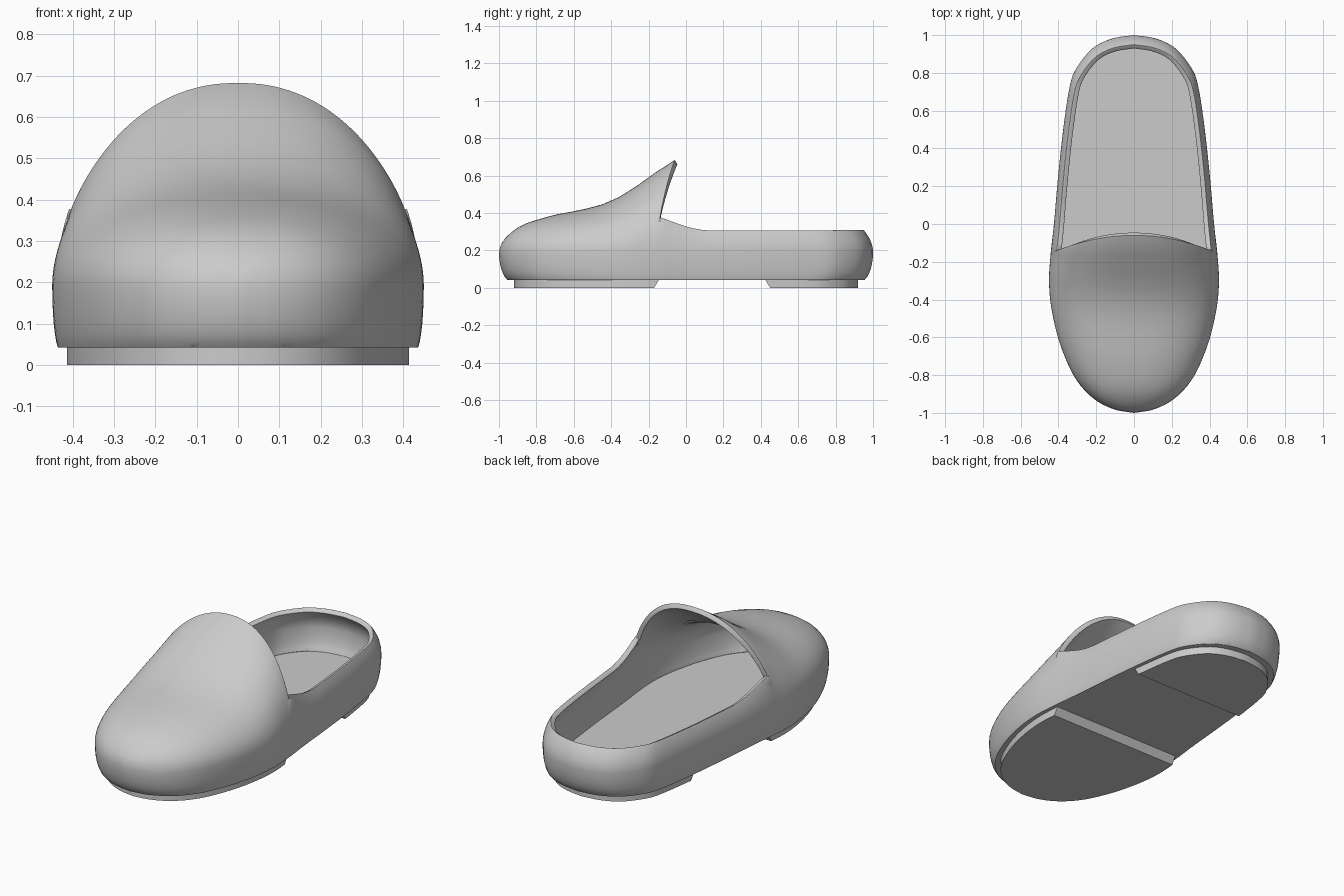
import bpy, bmesh, math
from mathutils import Vector

if "Cube" in bpy.data.objects:
    bpy.data.objects.remove(bpy.data.objects["Cube"])


def spline(pts, n):
    """Catmull-Rom through 2D points, n samples per span."""
    p = [Vector(q) for q in pts]
    p = [2 * p[0] - p[1]] + p + [2 * p[-1] - p[-2]]
    out = []
    for i in range(1, len(p) - 2):
        a, b, c, d = p[i - 1:i + 3]
        for k in range(n):
            t = k / n
            out.append(0.5 * (2 * b + (c - a) * t + (2 * a - 5 * b + 4 * c - d) * t * t
                              + (3 * b - a - 3 * c + d) * t ** 3))
    return out + [p[-2]]


def lookup(curve, y):
    """curve: (y, value) samples with rising y."""
    if y <= curve[0][0]:
        return curve[0][1]
    for a, b in zip(curve, curve[1:]):
        if y <= b[0]:
            return a[1] + (b[1] - a[1]) * (y - a[0]) / max(b[0] - a[0], 1e-9)
    return curve[-1][1]


def resample(curve, n):
    acc = [(0, 0)]
    for i in range(1, len(curve)):
        acc.append((acc[-1][0] + (curve[i] - curve[i - 1]).length, i))
    out = []
    for k in range(n + 1):
        f = lookup(acc, acc[-1][0] * k / n)
        i = min(int(f), len(curve) - 2)
        out.append(curve[i].lerp(curve[i + 1], f - i))
    return out


def finish(name, verts, faces):
    me = bpy.data.meshes.new(name)
    me.from_pydata(verts, [], faces)
    ob = bpy.data.objects.new(name, me)
    bpy.context.collection.objects.link(ob)
    bpy.context.view_layer.objects.active = ob
    for o in bpy.context.selected_objects:
        o.select_set(False)
    ob.select_set(True)
    bpy.ops.object.shade_smooth_by_angle(angle=math.radians(40))
    return ob


def prism(name, low, high):
    n = len(low)
    faces = [(i, (i + 1) % n, n + (i + 1) % n, n + i) for i in range(n)]
    faces += [tuple(reversed(range(n))), tuple(range(n, 2 * n))]
    return finish(name, low + high, faces)


# Half outline in plan, toe to heel
CUT = -0.14
front = spline([(0, -1), (.11, -.98), (.22, -.92), (.315, -.81), (.39, -.64),
                (.435, -.46), (.45, -.3), (.44, CUT)], 10)
back = spline([(.44, CUT), (.424, 0), (.402, .25), (.375, .5), (.342, .72),
               (.308, .82), (.22, .93), (.115, .982), (0, 1)], 10)
width = [(p.y, p.x) for p in front + back[1:]]

# Centre-line height of the toe cap, with the flared tongue
ZS = 0.19
top = [tuple(p) for p in spline([(-1, ZS), (-.985, .24), (-.93, .30), (-.85, .346), (-.7, .39),
                                 (-.58, .413), (-.45, .445), (-.34, .495), (-.22, .575),
                                 (-.12, .648), (-.06, .683)], 10)]
rim = [tuple(p) for p in spline([(CUT, .378), (.05, .316), (.25, .306), (.96, .309)], 8)]
XC = .44 * .93


def roof(x, y):
    r = min(1, abs(x) / max(lookup(width, y), 1e-6))
    return ZS + (lookup(top, y) - ZS) * (1 - r ** 2.3) ** .5


# Columns: outline point, opening-edge point, rim height (None = toe cap)
NF, NB = 36, 36
cols = []
for i, p in enumerate(resample(front, NF)[:-1]):
    x = XC * math.sin(i / NF * math.pi / 2)
    cols.append((p, Vector((x, CUT + .08 * (1 - (x / XC) ** 2))), None))
for p in resample(back, NB):
    e = Vector((p.x * .93, p.y - .05 * max(0, p.y)))
    cols.append((p, e, lookup(rim, e.y)))


def column(o, e, ze, low=6, up=16):
    pts = []
    b0 = math.radians(70)
    for k in range(low):
        b = b0 * (1 - k / low)
        ins = (1 - math.cos(b)) / (1 - math.cos(b0))
        pts.append((o.x * (1 - .03 * ins), o.y * (1 - .045 * ins),
                    ZS - .148 * math.sin(b) / math.sin(b0)))
    a0 = .7 * math.pi / 2
    for k in range(up + 1):
        f = (1 - math.cos(k / up * a0)) / (1 - math.cos(a0))
        q = o.lerp(e, f)
        z = roof(q.x, q.y) if ze is None else ZS + (ze - ZS) * f ** .5
        pts.append((q.x, q.y, z if k else ZS))
    return pts


half = [column(*c) for c in cols]
ring = half + [[(-x, y, z) for x, y, z in c] for c in reversed(half[1:-1])]
N, K = len(ring), len(ring[0])
faces = [(j * K + k, (j + 1) % N * K + k, (j + 1) % N * K + k + 1, j * K + k + 1)
         for j in range(N) for k in range(K - 1)]
faces.append(tuple(j * K for j in reversed(range(N))))

# Shell with its floor: thickened, rim rounded
shell = finish("slipper_shell", [v for c in ring for v in c], faces)
m = shell.modifiers.new("thickness", 'SOLIDIFY')
m.thickness, m.offset = .027, -1
m = shell.modifiers.new("round_rim", 'BEVEL')
m.width, m.segments, m.limit_method, m.angle_limit = .008, 3, 'ANGLE', math.radians(50)

plan = [c[0] for c in cols]


# Sole pads: clipped outlines with a sloped inner edge
def pad(name, y_top, y_low, side):
    S = .92
    h = [(p.x * S, p.y * S) for p in plan if (p.y * S - y_low) * side > .01]
    h.sort(key=lambda q: q[1] * -side)

    def level(y, z):
        r = h + [(lookup(width, y / S) * S, y)]
        loop = r + [(-a, b) for a, b in reversed(r) if a > 1e-5]
        if side > 0:
            loop.reverse()
        return [(a, b, z) for a, b in loop]
    prism(name, level(y_low, 0), level(y_top, .05))


pad("front_sole_pad", -.14, -.17, -1)
pad("heel_sole_pad", .42, .45, 1)
